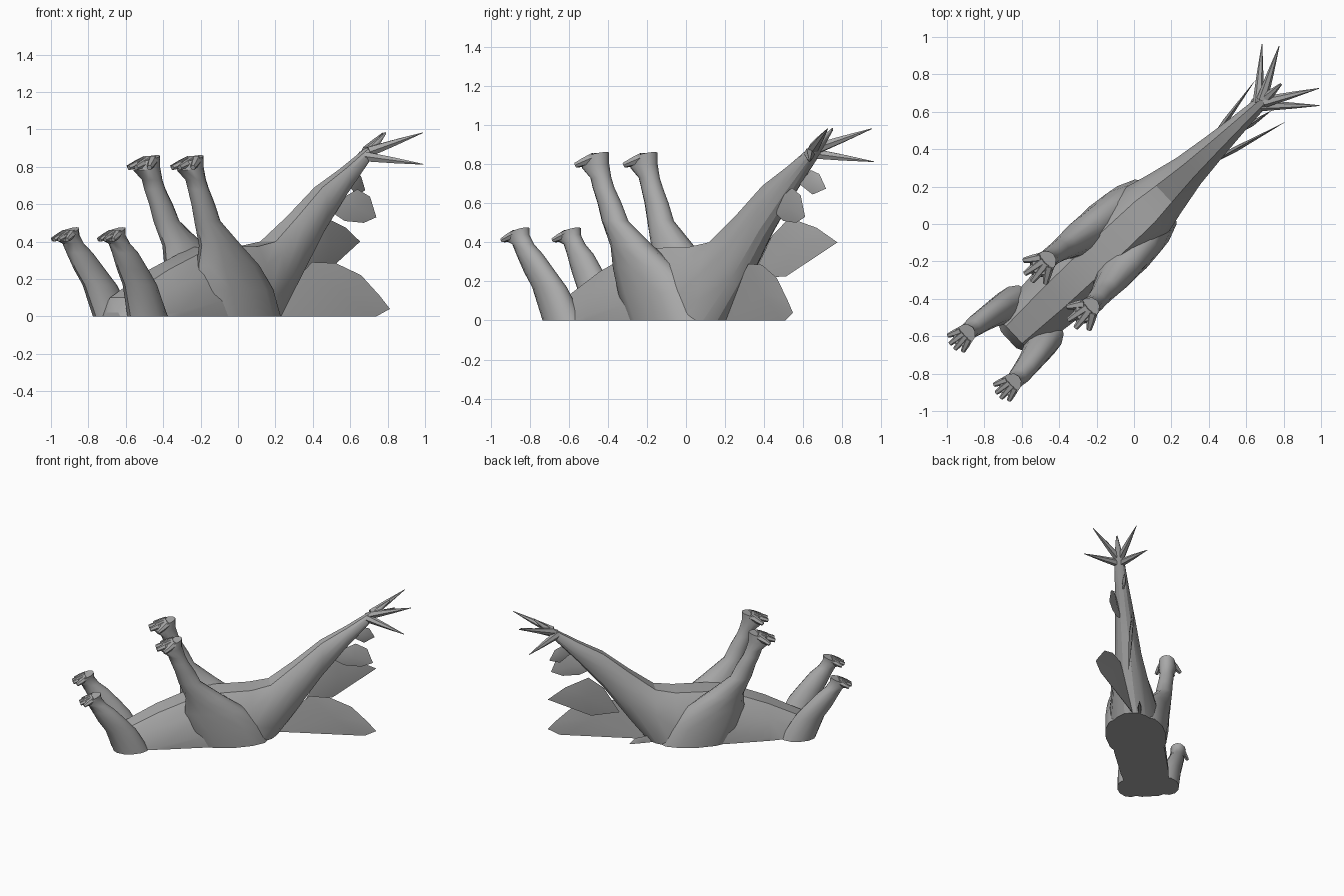
import bpy, bmesh, math
from mathutils import Vector, Matrix

cube = bpy.data.objects.get("Cube")
if cube:
    bpy.data.objects.remove(cube, do_unlink=True)

grey = bpy.data.materials.new("plain grey")
grey.use_nodes = True
grey.diffuse_color = (0.4, 0.4, 0.4, 1)
grey.node_tree.nodes["Principled BSDF"].inputs["Base Color"].default_value = (0.4, 0.4, 0.4, 1)

# The animal lies along a diagonal: local x runs to the tail, y is sideways
PLACE = Matrix.Translation((0, 0.01, 0)) @ Matrix.Rotation(math.radians(43.2), 4, "Z")


def finish(name, bm, angle=35):
    """Place the part, slice it off level with the ground and shade it."""
    bm.transform(PLACE)
    bmesh.ops.recalc_face_normals(bm, faces=bm.faces[:])
    if min(v.co.z for v in bm.verts) < 0:
        cut = bmesh.ops.bisect_plane(bm, geom=bm.verts[:] + bm.edges[:] + bm.faces[:],
                                     plane_co=(0, 0, 0), plane_no=(0, 0, -1), clear_outer=True)
        edges = [e for e in cut["geom_cut"] if isinstance(e, bmesh.types.BMEdge)]
        bmesh.ops.holes_fill(bm, edges=edges, sides=0)
        bmesh.ops.recalc_face_normals(bm, faces=bm.faces[:])
    mesh = bpy.data.meshes.new(name)
    bm.to_mesh(mesh)
    bm.free()
    mesh.materials.append(grey)
    obj = bpy.data.objects.new(name, mesh)
    bpy.context.collection.objects.link(obj)
    bpy.ops.object.select_all(action="DESELECT")
    obj.select_set(True)
    bpy.context.view_layer.objects.active = obj
    bpy.ops.object.shade_smooth_by_angle(angle=math.radians(angle))


def loft(name, rings, angle=35):
    """Skin a closed surface over a list of equal rings."""
    bm = bmesh.new()
    loops = [[bm.verts.new(p) for p in ring] for ring in rings]
    n = len(loops[0])
    for a, b in zip(loops, loops[1:]):
        for i in range(n):
            j = (i + 1) % n
            bm.faces.new((a[i], a[j], b[j], b[i]))
    bm.faces.new(loops[0])
    bm.faces.new(loops[-1])
    finish(name, bm, angle)


def leg(name, side, levels):
    """Level oval rings: height, centre along, half length, centre across, half width."""
    rings = []
    for z, u, hu, v, hv, tilt in levels:
        turns = [math.tau * i / 12 for i in range(12)]
        rings.append([(u + hu * math.cos(t), side * (v + hv * math.sin(t)),
                       z + tilt * math.cos(t)) for t in turns])
    loft(name, rings, 40)


def spike(name, start, end, r0, r1, sides=6):
    """Tapered cone between two points."""
    a, b = Vector(start), Vector(end)
    turn = (b - a).to_track_quat("Z", "Y")
    rings = []
    for c, r in ((a, r0), (a.lerp(b, 0.5), (r0 + r1) * 0.55), (b, r1)):
        rings.append([c + turn @ Vector((r * math.cos(math.tau * i / sides),
                                         r * math.sin(math.tau * i / sides), 0))
                      for i in range(sides)])
    loft(name, rings, 50)


def plate(name, outline, root_v, lean, thick=0.015):
    """Leaf-shaped back plate, sharp at the rim and thicker in the middle."""
    u0 = outline[0][0]
    pts = [Vector((u, root_v + lean * (u - u0), z)) for u, z in outline]
    mid = sum(pts, Vector()) / len(pts)
    bm = bmesh.new()
    rim = [bm.verts.new(p) for p in pts]
    for s in (-1, 1):
        hub = bm.verts.new(mid + Vector((0, s * thick, 0)))
        for i in range(len(rim)):
            bm.faces.new((rim[i], rim[(i + 1) % len(rim)], hub))
    finish(name, bm, 50)


# Trunk and tail: position along, bottom, top, half width
stations = [(-.92, -.3, .02, .1), (-.88, -.3, .1, .14), (-.58, -.35, .25, .17),
            (-.27, -.38, .37, .18), (.08, -.28, .375, .17), (.22, -.06, .4, .135),
            (.4, .17, .535, .095), (.59, .43, .69, .07), (.77, .64, .79, .05),
            (.94, .82, .895, .035), (1.08, .972, .985, .006)]
half = [(.45, 1), (.8, .7), (1, .25), (1, -.3), (.75, -.75), (.35, -1)]
section = half + [(-a, b) for a, b in reversed(half)]
loft("trunk_and_tail", [[(u, w * a, (lo + hi) / 2 + (hi - lo) / 2 * b) for a, b in section]
                        for u, lo, hi, w in stations], 25)

hind = [(-.1, -.05, .25, .1, .1, 0), (0, -.06, .255, .11, .105, 0),
        (.14, -.12, .255, .115, .11, 0), (.27, -.19, .215, .125, .098, 0),
        (.38, -.265, .135, .143, .083, 0), (.51, -.375, .078, .16, .06, 0),
        (.6, -.41, .07, .165, .055, 0), (.68, -.45, .062, .17, .052, 0),
        (.73, -.47, .06, .17, .05, 0), (.79, -.51, .08, .17, .062, .01),
        (.845, -.5, .07, .17, .058, .018)]
fore = [(-.08, -.78, .13, .12, .09, 0), (0, -.79, .125, .135, .085, 0),
        (.17, -.868, .108, .157, .068, 0), (.25, -.93, .1, .168, .06, 0),
        (.34, -.995, .082, .178, .054, 0), (.39, -1.04, .065, .18, .047, 0),
        (.42, -1.075, .065, .18, .05, .02), (.455, -1.075, .062, .18, .055, .022)]

for side, word in ((1, "left"), (-1, "right")):
    leg("hind_leg_" + word, side, hind)
    leg("front_leg_" + word, side, fore)
    # Toes fan out from each foot
    for i in range(4):
        f = (i - 1.5) / 1.5
        u_tip = 0.025 * f * f
        spike(f"hind_toe_{word}_{i}", (-.49, side * (.17 + .03 * f), .835),
              (-.62 + 2 * u_tip, side * (.17 + .085 * f), .795), .027, .014)
        spike(f"front_toe_{word}_{i}", (-1.07, side * (.18 + .03 * f), .445),
              (-1.165 + u_tip, side * (.18 + .058 * f), .41), .022, .012)
    # Tail spikes, two on each side
    spike("upper_tail_spike_" + word, (.95, side * .01, .88), (1.21, side * .155, .982), .03, .002)
    spike("lower_tail_spike_" + word, (.92, side * .01, .855), (1.15, side * .225, .813), .03, .002)

# Back plates, leaning alternately to each side
plate("back_plate_1", [(.25, -.02), (.38, .17), (.5, .29), (.64, .285), (.79, .22),
                       (.9, .11), (.96, .04), (.86, -.01)], .02, -.26)
plate("back_plate_2", [(.47, .22), (.59, .43), (.7, .525), (.87, .475), (1, .4),
                       (.68, .225)], .01, .19)
plate("back_plate_3", [(.66, .56), (.75, .64), (.83, .68), (.91, .64), (.95, .53),
                       (.87, .5), (.75, .51)], -.02, -.17)
plate("back_plate_4", [(.82, .7), (.89, .77), (.94, .75), (.98, .675), (.9, .645)], .01, .25)
plate("back_plate_5", [(.2, -.02), (.28, .05), (.37, .04), (.42, -.01)], .06, .1)
